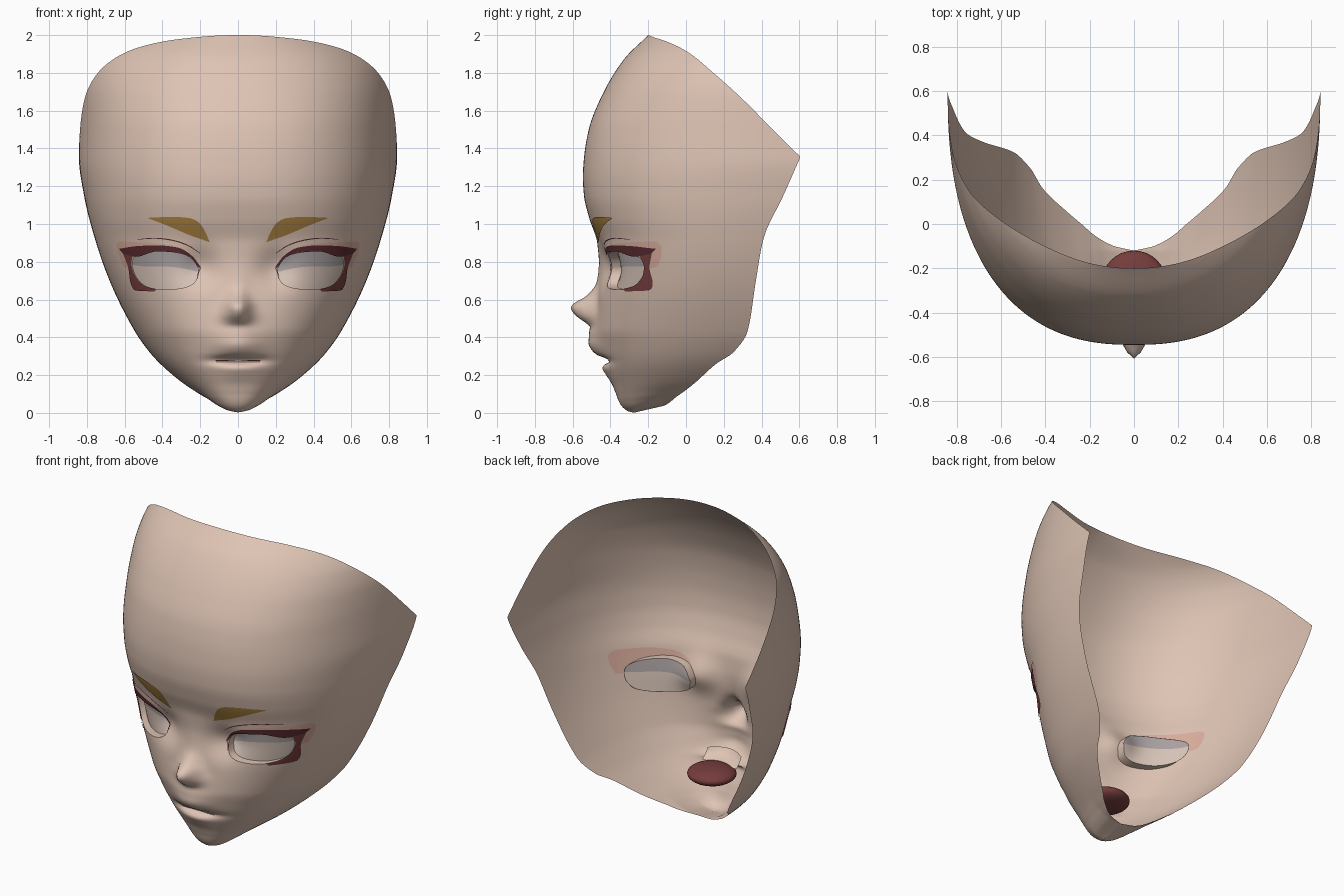
import bpy, bmesh, math
from mathutils import Vector

if "Cube" in bpy.data.objects:
    bpy.data.objects.remove(bpy.data.objects["Cube"])


def curve(table, col=1):
    """Smooth monotone interpolation through a table of (key, value, ...)."""
    k = [r[0] for r in table]
    v = [r[col] for r in table]
    d = [(v[i + 1] - v[i]) / (k[i + 1] - k[i]) for i in range(len(k) - 1)]
    m = [d[0]] + [2 * a * b / (a + b) if a * b > 0 else 0 for a, b in zip(d, d[1:])] + [d[-1]]

    def f(t):
        t = min(max(t, k[0]), k[-1])
        i = 0
        while i < len(d) - 1 and t > k[i + 1]:
            i += 1
        h = k[i + 1] - k[i]
        s = (t - k[i]) / h
        return ((2 * s**3 - 3 * s**2 + 1) * v[i] + (s**3 - 2 * s**2 + s) * h * m[i]
                + (3 * s**2 - 2 * s**3) * v[i + 1] + (s**3 - s**2) * h * m[i + 1])
    return f


def material(name, rgb):
    m = bpy.data.materials.new(name)
    m.diffuse_color = (*rgb, 1)
    m.use_nodes = True
    m.node_tree.nodes["Principled BSDF"].inputs["Base Color"].default_value = m.diffuse_color
    return m


SKIN = material("skin", (0.73, 0.55, 0.455))
LASH = material("dark_lash", (0.10, 0.024, 0.028))
RED = material("lower_lash_red", (0.19, 0.05, 0.05))
BROW = material("brow_ochre", (0.39, 0.215, 0.05))
BLUSH = material("lid_blush", (0.70, 0.42, 0.34))
WHITE = material("eye_white", (0.68, 0.55, 0.475))
SHADE = material("eye_shade", (0.41, 0.36, 0.36))
MOUTH = material("mouth_red", (0.18, 0.045, 0.045))

# Head form: height, half width, depth of the widest point
FORM = [(0, 0, -.12), (.015, .09, -.09), (.07, .18, -.02), (.11, .232, .035), (.16, .297, .1),
        (.26, .412, .205), (.32, .467, .262), (.43, .545, .33), (.7, .68, .38), (.92, .757, .43),
        (1.15, .815, .53), (1.35, .842, .61), (1.51, .84, .635), (1.67, .835, .64),
        (1.8, .812, .64), (1.91, .75, .64), (1.965, .68, .64), (2, .6, .64)]
wide_x, wide_y = curve(FORM, 1), curve(FORM, 2)
# Depth at which the mask is trimmed: below and above the side corner
back_trim = curve([(0, -.12), (.015, -.1), (.07, -.05), (.11, -.005), (.16, .05), (.26, .16),
                   (.32, .25), (.43, .325), (.7, .37), (.92, .41), (1.15, .515), (1.355, .606)])
top_trim = curve([(1.355, .606), (1.51, .45), (1.67, .29), (1.8, .145), (1.91, .01),
                  (1.965, -.1), (1.99, -.175), (2, -.2)])
# Centre line of the face without nose and lips
front_y = curve([(0, -.27), (.01, -.31), (.05, -.35), (.1, -.37), (.15, -.385), (.25, -.42),
                 (.35, -.45), (.45, -.472), (.6, -.468), (.75, -.46), (.9, -.47), (1.03, -.512),
                 (1.15, -.54), (1.25, -.546), (1.35, -.54), (1.5, -.515), (1.67, -.45),
                 (1.87, -.33), (2, -.2)])
power = curve([(0, 2.4), (.3, 2.4), (.8, 2.46), (1.3, 2.42), (1.7, 2.35), (2, 2.2)])
nose = curve([(.40, 0), (.455, .01), (.48, .045), (.51, .095), (.53, .12), (.56, .14),
              (.58, .125), (.615, .065), (.69, .012), (.8, 0)])
lips = curve([(.1, 0), (.15, .006), (.2, .02), (.235, .028), (.255, .01), (.274, -.028),
              (.287, -.012), (.305, .03), (.325, .05), (.36, .062), (.4, .05), (.46, .025), (.56, 0)])


def features(x, z):
    """Depth added by nose, lips and eye hollow."""
    w = .042 + .03 * max(0, min(1, (.66 - z) / .15))
    return (-nose(z) * math.exp(-(x / w) ** 2)
            - lips(z) * math.exp(-(x / .125) ** 2)
            + .05 * math.exp(-((x - .2) / .1) ** 2 - ((z - .77) / .1) ** 2))


def surf(x, z):
    n, y = power(z), wide_y(z)
    c = max(0, 1 - (x / wide_x(z)) ** n) ** (1 / n)
    return y - (y - front_y(z)) * c + features(x, z)


def on_face(x, z, offset=0):
    """Point lifted off the face along its normal, or sunk straight back if negative."""
    if offset < 0:
        return Vector((x, surf(x, z) - offset, z))
    e = .004
    nrm = Vector(((surf(x + e, z) - surf(abs(x - e), z)) / (2 * e), -1,
                  (surf(x, z + e) - surf(x, z - e)) / (2 * e))).normalized()
    return Vector((x, surf(x, z), z)) + nrm * offset


def finish(name, bm, mats, mirror=True):
    me = bpy.data.meshes.new(name)
    bm.to_mesh(me)
    bm.free()
    for m in mats:
        me.materials.append(m)
    for p in me.polygons:
        p.use_smooth = True
    me.set_sharp_from_angle(angle=math.radians(50))
    ob = bpy.data.objects.new(name, me)
    bpy.context.collection.objects.link(ob)
    if mirror:
        mod = ob.modifiers.new("mirror", 'MIRROR')
        mod.merge_threshold = .0005
    return ob


def path(pts, count):
    keyed = [(i / (len(pts) - 1), *p) for i, p in enumerate(pts)]
    fx, fz = curve(keyed, 1), curve(keyed, 2)
    return [(fx(i / count), fz(i / count)) for i in range(count + 1)]


def strip(name, upper, lower, offset, mats, cols=32, rows=4, split=2):
    """Plate following the face between two front-view lines."""
    bm = bmesh.new()
    grid = []
    for (ax, az), (bx, bz) in zip(path(lower, cols), path(upper, cols)):
        grid.append([bm.verts.new(on_face(ax + (bx - ax) * j / rows, az + (bz - az) * j / rows, offset))
                     for j in range(rows + 1)])
    for a, b in zip(grid, grid[1:]):
        for j in range(rows):
            f = bm.faces.new((a[j], b[j], b[j + 1], a[j + 1]))
            f.material_index = 1 if (j + .5) / rows > split else 0
    bmesh.ops.remove_doubles(bm, verts=bm.verts, dist=.0002)
    return finish(name, bm, mats)


# Eye opening
EYE_TOP = [(.205, .75), (.225, .79), (.27, .832), (.38, .857), (.5, .845), (.555, .815), (.56, .785)]
EYE_LOW = [(.205, .75), (.23, .69), (.3, .66), (.4, .652), (.49, .672), (.545, .735), (.56, .785)]
outline = path(EYE_TOP, 60) + path(EYE_LOW, 60)[::-1]


def inside(x, z):
    hit = False
    for (ax, az), (bx, bz) in zip(outline, outline[1:] + outline[:1]):
        if (az > z) != (bz > z) and x < ax + (z - az) * (bx - ax) / (bz - az):
            hit = not hit
    return hit


# Face shell: half grid trimmed along the mask edge, mirrored
ROWS, COLS = 180, 60
bm = bmesh.new()
grid = []
for i in range(ROWS + 1):
    z = 1 - math.cos(math.pi * i / ROWS)
    n, xw, yw, yc = power(z), wide_x(z), wide_y(z), front_y(z)
    trim = back_trim(z) if z < 1.355 else top_trim(z)
    end = math.acos(max(0, min(1, (yw - trim) / (yw - yc))) ** (n / 2))
    row = []
    for j in range(COLS + 1):
        t = end * j / COLS
        x = xw * math.sin(t) ** (2 / n)
        y = yw - (yw - yc) * max(0, math.cos(t)) ** (2 / n) + features(x, z)
        lift = .037 * max(0, min(1, (y + .28) / .16)) * max(0, 1 - z / .2) ** 2
        row.append(bm.verts.new((x, y, z + lift)))
    grid.append(row)
for a, b in zip(grid, grid[1:]):
    for j in range(COLS):
        bm.faces.new((a[j], a[j + 1], b[j + 1], b[j]))
bmesh.ops.remove_doubles(bm, verts=bm.verts, dist=.00005)

# Cut the eye hole, snap its rim to the outline and turn the rim inwards
hole = []
for f in bm.faces:
    c = f.calc_center_median()
    if .15 < c.x < .62 and .6 < c.z < .9 and inside(c.x, c.z):
        hole.append(f)
bmesh.ops.delete(bm, geom=hole, context='FACES')
rim = [e for e in bm.edges if e.is_boundary
       and all(.15 < v.co.x < .62 and .6 < v.co.z < .9 and v.co.y < .1 for v in e.verts)]
for v in {v for e in rim for v in e.verts}:
    x, z = min(outline, key=lambda p: (p[0] - v.co.x) ** 2 + (p[1] - v.co.z) ** 2)
    v.co = on_face(x, z)
ext = bmesh.ops.extrude_edge_only(bm, edges=rim)
for v in ext["geom"]:
    if isinstance(v, bmesh.types.BMVert):
        v.co.y += .055
finish("face_shell", bm, [SKIN])

# Eyes, set back behind the opening
strip("eye", EYE_TOP, EYE_LOW, -.053, [WHITE, SHADE], rows=10, split=.62)

# Lid blush on both sides of the shell, lashes, crease
for label, off in (("outer", .002), ("inner", -.004)):
    strip("lid_blush_" + label,
          [(.27, .85), (.34, .885), (.45, .9), (.56, .905), (.625, .908), (.642, .885), (.628, .83), (.603, .775)],
          [(.25, .83), (.33, .848), (.42, .857), (.5, .848), (.54, .833), (.56, .81), (.565, .79), (.58, .765)],
          off, [BLUSH])
strip("upper_lash", [(.197, .775), (.245, .835), (.32, .877), (.43, .888), (.53, .884), (.625, .87)],
      [(.205, .765), (.255, .828), (.335, .852), (.43, .855), (.53, .828), (.6, .842)], .006, [LASH])
strip("lower_lash", [(.43, .656), (.49, .673), (.545, .735), (.56, .79), (.555, .835)],
      [(.44, .643), (.54, .65), (.567, .7), (.575, .76), (.605, .845)], .005, [RED])
strip("lid_crease", [(.2, .848), (.27, .893), (.36, .92), (.44, .928), (.53, .92)],
      [(.2, .845), (.27, .887), (.36, .914), (.44, .923), (.53, .918)], .003, [LASH], rows=1)
strip("inner_lash", [(.2, .77), (.213, .735), (.215, .71)],
      [(.195, .768), (.208, .735), (.212, .71)], .004, [LASH], cols=8, rows=1)

# Brows
strip("brow", [(.15, .907), (.17, .955), (.205, 1.008), (.26, 1.033), (.35, 1.039), (.47, 1.034)],
      [(.15, .905), (.19, .92), (.25, .941), (.31, .966), (.39, 1.0), (.47, 1.03)], .005, [BROW])

# Mouth line, inner gum band and mouth bag
strip("mouth_line", [(0, .281), (.07, .282), (.135, .28)],
      [(0, .274), (.07, .275), (.135, .279)], .003, [MOUTH], cols=16, rows=2)
strip("upper_gum", [(0, .345), (.06, .345), (.12, .34)],
      [(0, .28), (.06, .28), (.12, .28)], -.07, [SKIN], cols=12)
bm = bmesh.new()
bmesh.ops.create_uvsphere(bm, u_segments=32, v_segments=16, radius=1)
for v in bm.verts:
    v.co = (v.co.x * .145, -.262 + v.co.y * .142, .252 + v.co.z * .052)
finish("mouth_bag", bm, [MOUTH], mirror=False)
